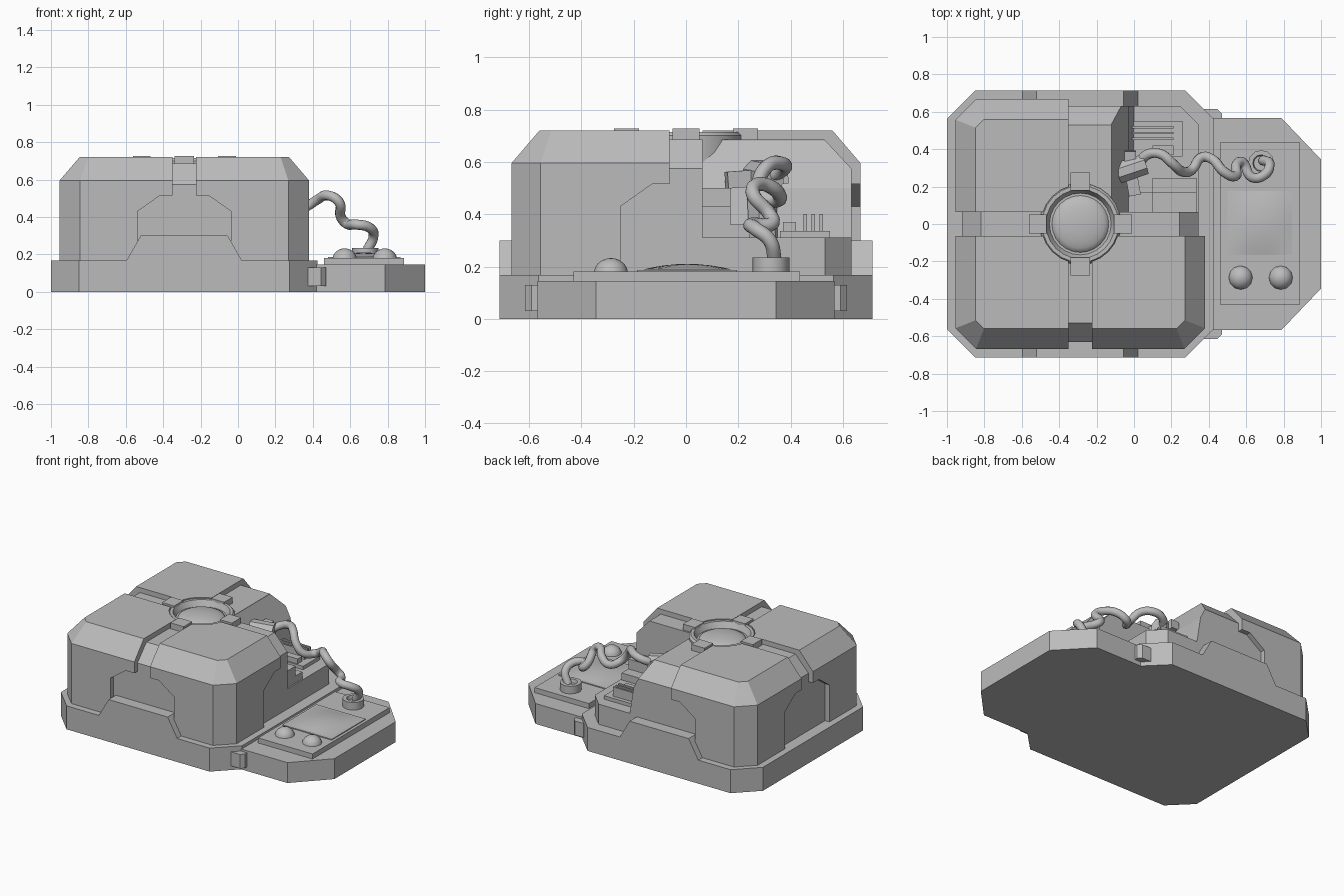
import bpy, bmesh
from math import sin, cos, pi, radians
from mathutils import Vector

if "Cube" in bpy.data.objects:
    bpy.data.objects.remove(bpy.data.objects["Cube"])

GREY = bpy.data.materials.new("plain_grey")
GREY.use_nodes = True
GREY.diffuse_color = (0.5, 0.5, 0.5, 1)
GREY.node_tree.nodes["Principled BSDF"].inputs["Base Color"].default_value = (0.5, 0.5, 0.5, 1)
CX = -0.287  # middle of the housing


def finish(name, bm, smooth=False):
    bmesh.ops.recalc_face_normals(bm, faces=bm.faces)
    mesh = bpy.data.meshes.new(name)
    bm.to_mesh(mesh)
    bm.free()
    mesh.materials.append(GREY)
    ob = bpy.data.objects.new(name, mesh)
    bpy.context.collection.objects.link(ob)
    if smooth:
        bpy.ops.object.select_all(action='DESELECT')
        ob.select_set(True)
        bpy.context.view_layer.objects.active = ob
        bpy.ops.object.shade_smooth_by_angle(angle=radians(35))
    return ob


def loft(name, rings, smooth=False):
    """Skin rings of equal point count and cap both ends."""
    bm = bmesh.new()
    loops = [[bm.verts.new(p) for p in r] for r in rings]
    n = len(loops[0])
    for a, b in zip(loops, loops[1:]):
        for i in range(n):
            bm.faces.new((a[i], a[(i + 1) % n], b[(i + 1) % n], b[i]))
    bm.faces.new(loops[0])
    bm.faces.new(loops[-1])
    return finish(name, bm, smooth)


def octagon(cx, hx, hy, c, z):
    quarter = [(hx, hy - c), (hx - c, hy)]
    pts = quarter + [(-x, y) for x, y in reversed(quarter)]
    pts += [(-x, -y) for x, y in pts]
    return [(cx + x, y, z) for x, y in pts]


def prism(name, pts, axis, lo, hi):
    """Extrude a 2D outline along x, y or z."""
    def place(p, d):
        v = list(p)
        v.insert(axis, d)
        return v
    return loft(name, [[place(p, d) for p in pts] for d in (lo, hi)])


def box(name, x, y, z):
    return prism(name, [(x[0], y[0]), (x[1], y[0]), (x[1], y[1]), (x[0], y[1])], 2, *z)


def lathe(name, centre, profile, n=24):
    rings = [[(centre[0] + r * cos(2 * pi * i / n), centre[1] + r * sin(2 * pi * i / n), z)
              for i in range(n)] for r, z in profile]
    return loft(name, rings, True)


def cut(ob, cutter):
    cutter.hide_render = True
    cutter.hide_viewport = True
    cutter.display_type = 'WIRE'
    m = ob.modifiers.new("cut", 'BOOLEAN')
    m.operation, m.solver, m.object = 'DIFFERENCE', 'EXACT', cutter


# Base tray with a raised lip on the front and back
loft("base_tray", [octagon(CX, 0.713, 0.713, 0.15, z) for z in (0, 0.167)])
lip = [(-0.6, 0.16), (0.025, 0.16), (-0.055, 0.3), (-0.52, 0.3)]
for side, name in ((-1, "front_lip"), (1, "back_lip")):
    prism(name, lip, 1, side * 0.6, side * 0.713)

# Housing core and outer armour
core = loft("housing_core", [octagon(CX, 0.632, 0.632, 0.1, 0.1),
                             octagon(CX, 0.632, 0.632, 0.1, 0.575),
                             octagon(CX, 0.53, 0.53, 0.03, 0.685)])
armour = loft("housing_armour", [octagon(CX, 0.667, 0.667, 0.11, 0.1),
                                 octagon(CX, 0.667, 0.667, 0.11, 0.595),
                                 octagon(CX, 0.56, 0.56, 0.045, 0.72)])

# Grooves, stepped recesses and the open quarter
cut(armour, box("groove_cutter_long", (CX - 0.062, CX + 0.062), (-1, 1), (0.05, 1)))
cut(armour, box("groove_cutter_cross", (-1.2, 1), (-0.064, 0.064), (0.04, 1.1)))
half = [(0.25, 0.05), (0.25, 0.43), (0.13, 0.515)]
recess = half + [(-a, b) for a, b in reversed(half)]
cut(armour, prism("recess_cutter_long", [(CX + a, b) for a, b in recess], 1, -1.1, 1.1))
cut(armour, prism("recess_cutter_cross", recess, 0, -1.3, 1.1))
cut(armour, box("quarter_cutter", (CX, 0.9), (0, 0.9), (0.03, 1.2)))
cut(core, prism("bay_cutter", [(-0.12, 0.9), (-0.12, 0.68), (-0.03, 0.5), (0.0, 0.31),
                               (0.8, 0.31), (0.8, 0.9)], 1, 0.064, 0.95))
for ob in (core, armour):
    cut(ob, lathe("ring_cutter_" + ob.name, (CX, 0), [(0.21, 0.64), (0.21, 0.95)]))

# Top ring with lens and four clamps
lathe("top_ring", (CX, 0), [(0.218, 0.51), (0.218, 0.7), (0.205, 0.715), (0.185, 0.715),
                            (0.165, 0.675), (0.1, 0.675)])
lathe("lens", (CX, 0), [(0.155 * cos(a), 0.67 + 0.04 * sin(a))
                        for a in (0, 0.3, 0.6, 0.9, 1.2, 1.5)])
for i, name in enumerate(("left", "back", "right", "front")):
    ob = box("clamp_" + name, (0.18, 0.275), (-0.052, 0.052), (0.66, 0.727))
    ob.location.x = CX
    ob.rotation_euler.z = i * pi / 2

# Machinery in the open bay
box("bay_rear_step", (-0.06, 0.1), (0.06, 0.17), (0.3, 0.5))
box("bay_low_step", (0.1, 0.335), (0.06, 0.17), (0.3, 0.43))
box("bay_shelf", (0.1, 0.335), (0.17, 0.245), (0.3, 0.36))
box("vent_plate", (-0.02, 0.26), (0.36, 0.55), (0.3, 0.335))
for i in range(3):
    y = 0.45 + i * 0.03
    box(f"vent_fin_{i + 1}", (-0.01, 0.21), (y, y + 0.013), (0.33, 0.4))
box("vent_block", (0.1, 0.21), (0.37, 0.42), (0.33, 0.37))


# Cable plug with prongs
def rod(name, start, end, r, n):
    a, b = Vector(start), Vector(end)
    d = (b - a).normalized()
    u = d.cross(Vector((0, 0, 1))).normalized()
    v = d.cross(u)
    ang = [2 * pi * (i + 0.5) / n for i in range(n)]
    return loft(name, [[p + r * (u * cos(t) + v * sin(t)) for t in ang] for p in (a, b)])


rod("plug_body", (-0.09, 0.27, 0.55), (0.06, 0.32, 0.54), 0.06, 8)
rod("plug_prong_front", (-0.02, 0.29, 0.54), (0.005, 0.155, 0.53), 0.045, 4)
rod("plug_prong_rear", (-0.02, 0.29, 0.54), (-0.02, 0.39, 0.55), 0.045, 4)
rod("plug_prong_side", (-0.02, 0.29, 0.54), (-0.145, 0.26, 0.57), 0.045, 4)
rod("plug_stand", (-0.02, 0.29, 0.5), (-0.01, 0.3, 0.3), 0.06, 6)

# Coiled cable
path = [(0.02, 0.31, 0.54), (0.07, 0.37, 0.57), (0.14, 0.375, 0.59), (0.21, 0.32, 0.59),
        (0.26, 0.28, 0.53), (0.31, 0.29, 0.47), (0.36, 0.355, 0.455), (0.42, 0.345, 0.49),
        (0.48, 0.28, 0.515), (0.54, 0.255, 0.48), (0.55, 0.32, 0.4), (0.58, 0.33, 0.365),
        (0.63, 0.25, 0.36), (0.7, 0.265, 0.345), (0.725, 0.32, 0.3), (0.69, 0.34, 0.22)]
curve = bpy.data.curves.new("coiled_cable", 'CURVE')
curve.dimensions = '3D'
curve.bevel_depth = 0.027
curve.bevel_resolution = 3
curve.resolution_u = 6
curve.use_fill_caps = True
spline = curve.splines.new('BEZIER')
spline.bezier_points.add(len(path) - 1)
for point, co in zip(spline.bezier_points, path):
    point.co = co
    point.handle_left_type = point.handle_right_type = 'AUTO'
curve.materials.append(GREY)
bpy.context.collection.objects.link(bpy.data.objects.new("coiled_cable", curve))

# Console tray, panel, socket, knobs
prism("console_tray", [(0.35, -0.568), (0.787, -0.568), (1, -0.345), (1, 0.345),
                       (0.787, 0.568), (0.35, 0.568)], 2, 0, 0.145)
box("console_panel", (0.46, 0.888), (-0.43, 0.435), (0.14, 0.181))
box("screen_frame", (0.48, 0.868), (-0.187, 0.195), (0.17, 0.187))
lathe("cable_socket", (0.68, 0.325), [(0.07, 0.17), (0.07, 0.235), (0.045, 0.235), (0.04, 0.21)], 12)
for x, name in ((0.57, "knob_right"), (0.785, "knob_left")):
    lathe(name, (x, -0.287), [(0.065 * cos(a), 0.175 + 0.057 * sin(a))
                              for a in (0, 0.35, 0.7, 1.05, 1.35, 1.55)], 12)

# Bulging screen
bm = bmesh.new()
bmesh.ops.create_grid(bm, x_segments=8, y_segments=8, size=1)
for v in bm.verts:
    x, y = v.co.x, v.co.y
    v.co = (0.673 + 0.173 * x, 0.005 + 0.172 * y, 0.188 + 0.022 * (1 - x * x) * (1 - y * y))
finish("screen", bm, True)

# Latches where the console meets the base
for side, name in ((-1, "front_latch"), (1, "back_latch")):
    prism(name, [(0.34, side * 0.57), (0.375, side * 0.615), (0.445, side * 0.615),
                 (0.47, side * 0.59), (0.47, side * 0.55)], 2, 0.03, 0.13)
